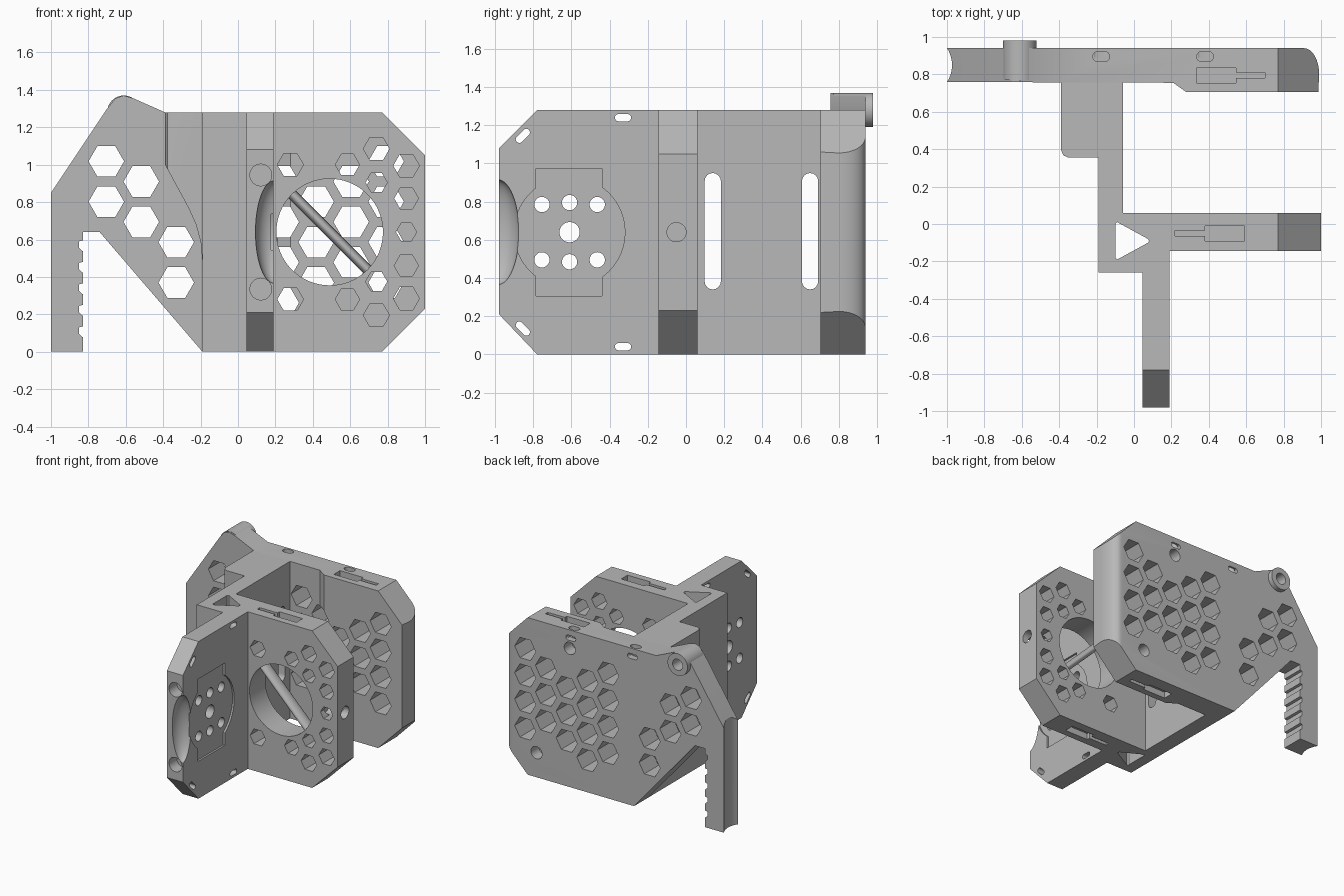
import bpy, bmesh
from math import cos, sin, pi, radians
from mathutils import Matrix

cube = bpy.data.objects.get("Cube")
if cube:
    bpy.data.objects.remove(cube)

gray = bpy.data.materials.new("matte_gray")
gray.use_nodes = True
gray.diffuse_color = (0.48, 0.48, 0.48, 1)
gray.node_tree.nodes["Principled BSDF"].inputs["Base Color"].default_value = (0.48, 0.48, 0.48, 1)
TOP, MID = 1.28, 0.64


def prism(name, pts, axis, lo, hi):
    """Extrude a 2D outline along an axis."""
    place = {"x": lambda a, b, h: (h, a, b),
             "y": lambda a, b, h: (a, h, b),
             "z": lambda a, b, h: (a, b, h)}[axis]
    bm = bmesh.new()
    low = [bm.verts.new(place(a, b, lo)) for a, b in pts]
    high = [bm.verts.new(place(a, b, hi)) for a, b in pts]
    bm.faces.new(low)
    bm.faces.new(high)
    n = len(pts)
    for i in range(n):
        j = (i + 1) % n
        bm.faces.new((low[i], low[j], high[j], high[i]))
    bmesh.ops.recalc_face_normals(bm, faces=bm.faces)
    return finish(name, bm)


def finish(name, bm):
    mesh = bpy.data.meshes.new(name)
    bm.to_mesh(mesh)
    bm.free()
    mesh.materials.append(gray)
    ob = bpy.data.objects.new(name, mesh)
    bpy.context.collection.objects.link(ob)
    return ob


def ring(a, b, r, n=40, r2=None):
    r2 = r2 or r
    return [(a + r * cos(2 * pi * i / n), b + r2 * sin(2 * pi * i / n)) for i in range(n)]


def rect(a0, a1, b0, b1):
    return [(a0, b0), (a1, b0), (a1, b1), (a0, b1)]


def slot(a, b, length, width, angle=0):
    """Rounded slot outline."""
    r, half, t = width / 2, (length - width) / 2, radians(angle)
    pts = []
    for i in range(18):
        u = -pi / 2 + pi * (i if i < 9 else i - 1) / 8
        x, y = (half if i < 9 else -half) + r * cos(u), r * sin(u)
        pts.append((a + x * cos(t) - y * sin(t), b + x * sin(t) + y * cos(t)))
    return pts


def combine(ob, tool, operation="DIFFERENCE"):
    """Apply one boolean and remove its helper."""
    mod = ob.modifiers.new("shape", "BOOLEAN")
    mod.operation, mod.solver, mod.object = operation, "EXACT", tool
    tool.hide_render = True
    graph = bpy.context.evaluated_depsgraph_get()
    result = bpy.data.meshes.new_from_object(ob.evaluated_get(graph))
    ob.modifiers.clear()
    ob.data = result
    bpy.data.objects.remove(tool)


def cut(ob, pts, axis, lo, hi):
    combine(ob, prism("cutter", pts, axis, lo, hi))


def key_slots(ob, head, tail, y):
    """Keyed pocket in the top and bottom edges."""
    x0, x1 = sorted((head, tail))
    join = head + (0.21 if tail > head else -0.21)
    h0, h1 = sorted((head, join))
    t0, t1 = (join, x1) if tail > head else (x0, join)
    shape = [(h0, y - .04), (h1, y - .04)]
    neck = [(t1, y - .015), (t1, y + .015)]
    if tail > head:
        shape += [(h1, y - .015)] + neck + [(h1, y + .015), (h1, y + .04), (h0, y + .04)]
    else:
        shape += [(h1, y + .04), (h0, y + .04), (h0, y + .015),
                  (t0, y + .015), (t0, y - .015), (h0, y - .015)]
    cut(ob, shape, "z", TOP - 0.05, TOP + 0.1)
    cut(ob, shape, "z", -0.1, 0.05)


# Back plate with arm and grip: side outline crossed with plan outline
back_plate = prism("back_plate", [
    (-.19, 0), (.77, 0), (.995, .23), (.995, 1.05), (.77, TOP), (-.39, TOP),
    (-.56, 1.355), (-.61, 1.37), (-.655, 1.355), (-.70, 1.3), (-1, .85),
    (-1, 0), (-.83, 0), (-.83, .64), (-.74, .64)], "y", .5, 1.1)
corner = [(.91 + .08 * sin(t), .80 + .14 * cos(t)) for t in [i * pi / 16 for i in range(9)]]
plan = prism("plan", [(-1.1, .76), (.21, .755), (.28, .705), (.985, .705)]
             + corner[::-1] + [(-1.1, .94)], "z", -.2, 1.6)
combine(back_plate, plan, "INTERSECT")

# Concave outer edge and ridges of the grip
cut(back_plate, ring(-1.14, .85, .167, 64), "z", -.1, 1)
for i in range(5):
    z = .08 + .115 * i
    cut(back_plate, [(-.85, z + .015), (-.81, z - .02), (-.81, z + .06), (-.85, z + .05)], "y", .7, 1)

# Honeycomb holes on a regular grid: column, first row, count
for col, first, count in [(-2, 2, 2), (-1, 1, 2), (0, 0, 2), (2, 0, 4), (3, -1, 4),
                          (4, 0, 3), (5, 0, 3), (6, 0, 4)]:
    for row in range(first, first + count):
        z = .37 + .216 * row + (.108 if col % 2 else 0)
        cut(back_plate, ring(-.33 + .187 * col, z, .095, 6), "y", .6, 1.1)
for x, z in [(.39, 1.13), (.69, .2)]:
    cut(back_plate, ring(x, z, .05), "y", .84, 1.1)
for x in (-.175, .38):
    cut(back_plate, slot(x, .895, .09, .055), "z", TOP - .08, TOP + .1)
    cut(back_plate, slot(x, 1.215, .09, .04), "y", .89, 1.1)
key_slots(back_plate, .335, .70, .795)

# Round boss on the arm
boss = prism("arm_boss", ring(-.61, TOP, .09), "y", .77, .98)
for part in (back_plate, boss):
    cut(part, ring(-.61, TOP, .045), "y", .88, 1.1)

# Spine wall linking the plates
spine = prism("spine_wall", [(-.19, -.26), (.045, -.26), (.045, -.145), (.19, -.145),
                             (.19, .06), (-.06, .06), (-.06, .77), (-.19, .77)], "z", 0, TOP)
cut(spine, [(-.10, -.18), (-.09, -.19), (.075, -.10), (.08, -.09), (.075, -.08),
            (-.09, .01), (-.10, 0)], "z", -.1, 1.4)

# Stepped block with a tapered underside
block = prism("corner_block", [(-.19, TOP), (-.39, TOP), (-.39, 1), (-.26, .76), (-.225, .68),
                               (-.20, .59), (-.19, .48)], "y", .355, .77)
cut(block, [(-.45, .3), (-.35, .3), (-.35, .355), (-.378, .367), (-.39, .395), (-.45, .395)],
    "z", 0, 1.4)
for y in (.14, .65):
    cut(spine, slot(y, .645, .61, .085, 90), "x", -.6, .1)
cut(block, slot(.65, .645, .61, .085, 90), "x", -.6, .1)

# Middle plate with round window and small honeycomb holes
middle = prism("middle_plate", [(.19, 0), (.77, 0), (1, .23), (1, 1.05), (.77, TOP), (.19, TOP)],
               "y", -.145, .06)
cut(middle, ring(.49, MID, .285, 64), "y", -.3, .2)
for x, dz, r in [(.28, .36, .07), (.585, .36, .065), (.74, .445, .07), (.74, .265, .058),
                 (.9, .355, .07), (.9, .18, .065)]:
    for side in (-1, 1):
        cut(middle, ring(x, MID + side * dz, r, 6), "y", -.3, .2)
cut(middle, ring(.9, MID, .055, 6), "y", -.3, .2)
cut(middle, ring(-.05, MID, .05), "x", .82, 1.1)
key_slots(middle, .59, .22, -.05)

# Diagonal bar across the window
bar = prism("window_bar", ring(0, -.07, .028, 24, .05), "z", -.295, .295)
bar.data.transform(Matrix.Translation((.49, 0, MID)) @ Matrix.Rotation(radians(-45), 4, "Y"))

# Front plate
front = prism("front_plate", [(-.145, 0), (-.78, 0), (-.98, .21), (-.98, 1.08), (-.78, TOP),
                              (-.145, TOP)], "x", .045, .19)
cut(front, ring(-.61, MID, .29, 64), "x", .175, .3)
cut(front, rect(-.785, -.44, .305, .975), "x", .175, .3)
cut(front, ring(-.61, MID, .053), "x", -.1, .3)
for side in (-1, 1):
    for y, dz in [(-.755, .145), (-.61, .155), (-.465, .145)]:
        cut(front, ring(y, MID + side * dz, .04, 32), "x", -.1, .3)
    # Strap slots and screw holes
    cut(front, slot(-.33, MID + side * .6, .085, .038), "x", -.1, .3)
    cut(front, slot(-.855, MID + side * .505, .09, .038, 45 * side), "x", -.1, .3)
    cut(front, ring(.122, MID + side * .305, .058), "y", -1.1, -.88)

# Thumb scoop in the leading edge
bm = bmesh.new()
bmesh.ops.create_uvsphere(bm, u_segments=40, v_segments=24, radius=1)
bmesh.ops.transform(bm, verts=bm.verts, matrix=Matrix.Translation((.193, -.985, MID))
                    @ Matrix.Diagonal((.1, .11, .275, 1)))
combine(front, finish("scoop", bm))

# Smooth round walls while keeping hard edges
bpy.ops.object.select_all(action="DESELECT")
for ob in (back_plate, boss, spine, block, middle, bar, front):
    ob.select_set(True)
    bpy.context.view_layer.objects.active = ob
bpy.ops.object.shade_smooth_by_angle(angle=radians(30))
